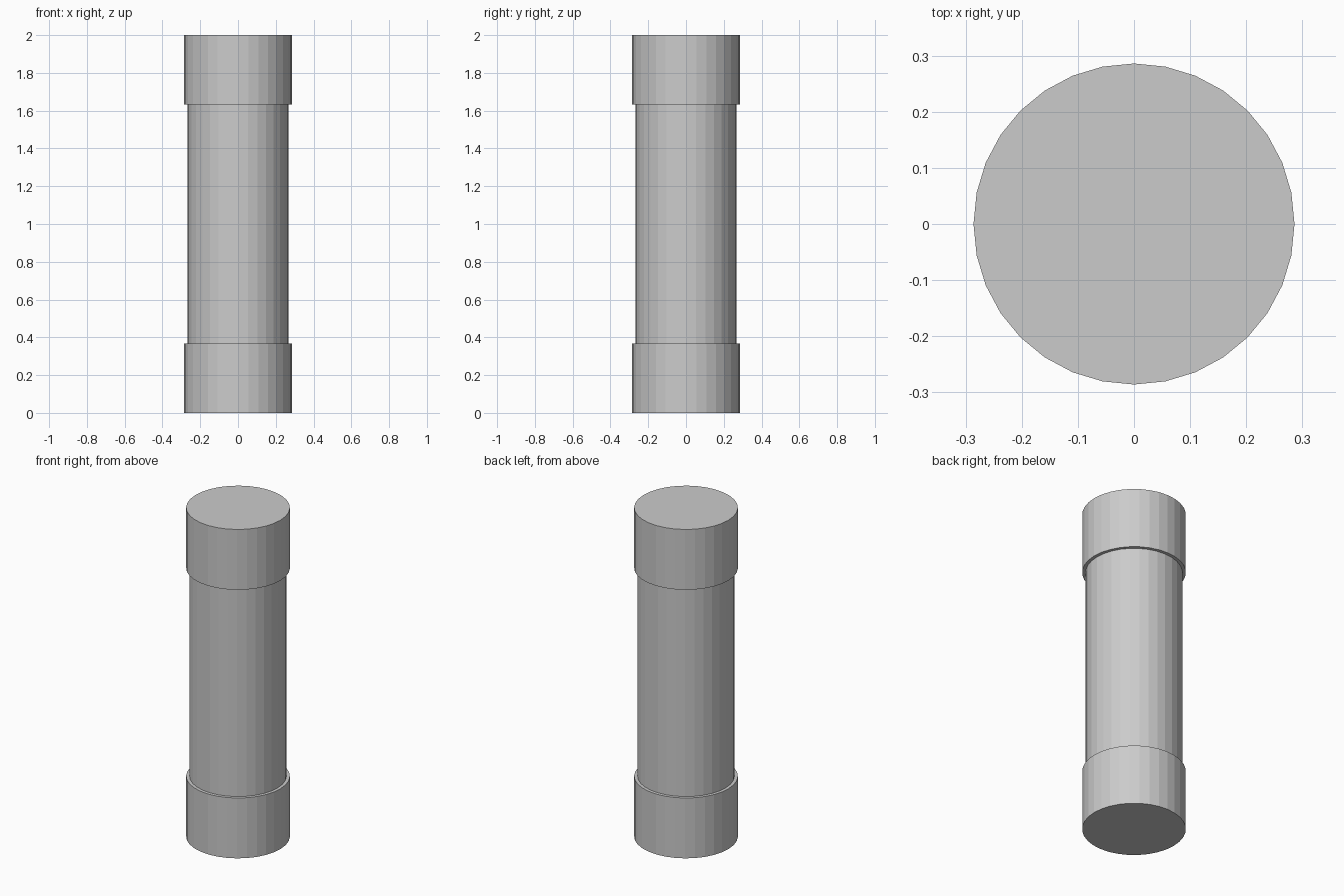
import bpy, bmesh, math

if "Cube" in bpy.data.objects:
    bpy.data.objects.remove(bpy.data.objects["Cube"])

SIDES = 32
CAP_R, BODY_R = 0.286, 0.267
HEIGHT, CAP_H = 2.0, 0.367


def lathe(name, profile, cap_end=False):
    """Revolve (radius, z) points into flat-sided rings; optionally fill the last ring."""
    bm = bmesh.new()
    rings = []
    for r, z in profile:
        rings.append([bm.verts.new((r * math.cos(2 * math.pi * i / SIDES),
                                    r * math.sin(2 * math.pi * i / SIDES), z))
                      for i in range(SIDES)])
    for a, b in zip(rings, rings[1:]):
        for i in range(SIDES):
            j = (i + 1) % SIDES
            bm.faces.new((a[i], a[j], b[j], b[i]))
    if cap_end:
        bm.faces.new(rings[-1])
        # profile running downwards needs its faces turned outwards
        if profile[-1][1] < profile[0][1]:
            bmesh.ops.reverse_faces(bm, faces=[f for f in bm.faces])
    if cap_end and profile[-1][1] < profile[0][1]:
        bm.normal_update()
    mesh = bpy.data.meshes.new(name)
    bm.to_mesh(mesh)
    bm.free()
    obj = bpy.data.objects.new(name, mesh)
    bpy.context.collection.objects.link(obj)
    return obj


# Middle tube between the two end caps
lathe("body_tube", [(BODY_R, CAP_H), (BODY_R, HEIGHT - CAP_H)])

# End caps: narrow shoulder, outer wall, closed flat end
for name, inner, end in (("bottom_cap", CAP_H, 0.0),
                         ("top_cap", HEIGHT - CAP_H, HEIGHT)):
    lathe(name, [(BODY_R, inner), (CAP_R, inner), (CAP_R, end)], cap_end=True)
